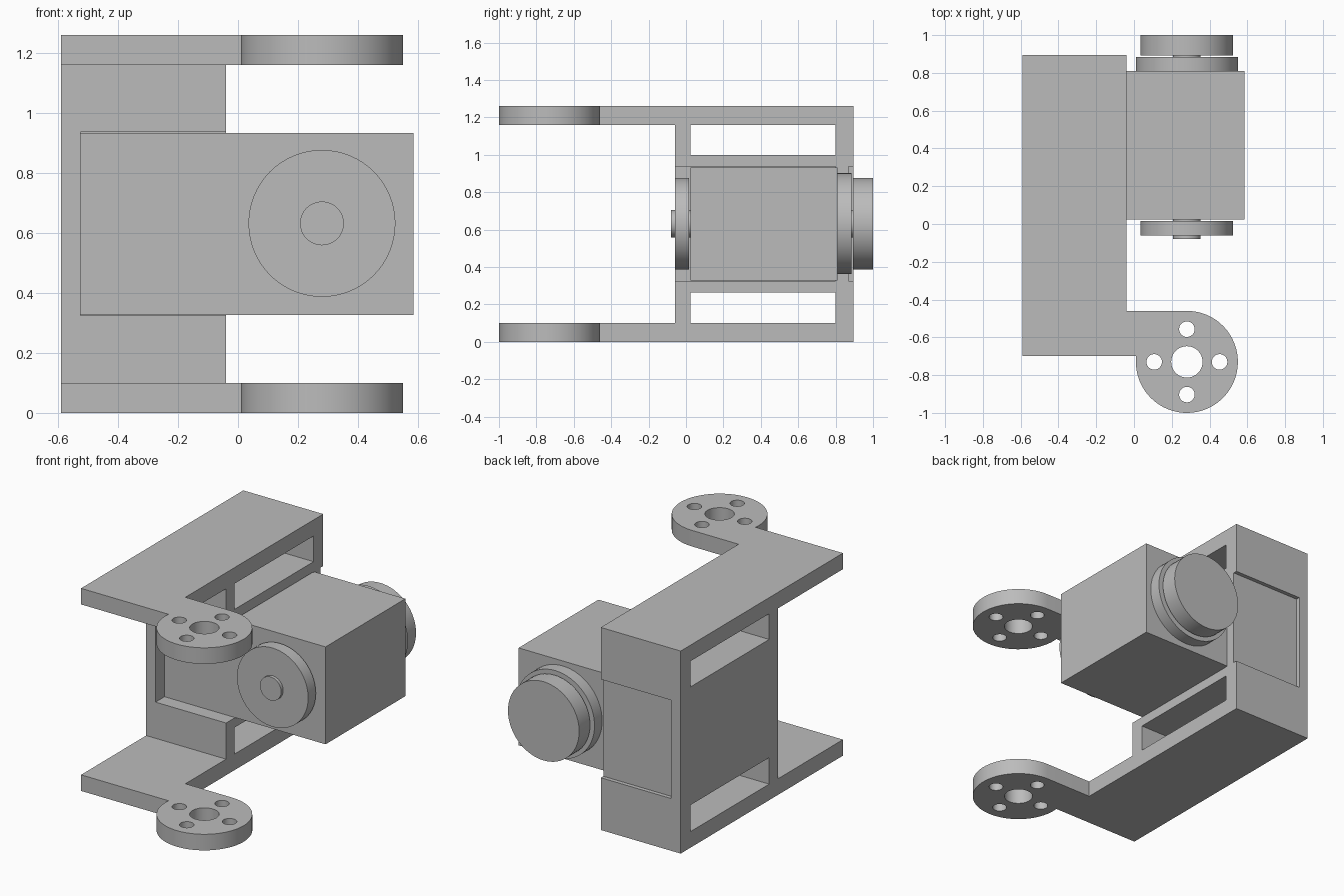
import bpy, bmesh
from math import pi, cos, sin, asin, radians
from mathutils import Matrix, Vector

old = bpy.data.objects.get("Cube")
if old:
    bpy.data.objects.remove(old, do_unlink=True)

grey = bpy.data.materials.new("plain grey")
grey.use_nodes = True
colour = (0.5, 0.5, 0.5, 1)
grey.diffuse_color = colour
grey.node_tree.nodes["Principled BSDF"].inputs["Base Color"].default_value = colour


def finish(name, bm):
    bmesh.ops.recalc_face_normals(bm, faces=bm.faces[:])
    mesh = bpy.data.meshes.new(name)
    bm.to_mesh(mesh)
    bm.free()
    mesh.materials.append(grey)
    ob = bpy.data.objects.new(name, mesh)
    bpy.context.collection.objects.link(ob)
    return ob


def add_box(bm, lo, hi):
    lo, hi = Vector(lo), Vector(hi)
    bmesh.ops.create_cube(bm, size=1, matrix=Matrix.Translation((lo + hi) / 2)
                          @ Matrix.Diagonal((hi - lo).to_4d()))


def add_cylinder(bm, centre, radius, depth, axis="Z"):
    turn = Matrix.Rotation(pi / 2, 4, "X") if axis == "Y" else Matrix()
    bmesh.ops.create_cone(bm, cap_ends=True, segments=64, radius1=radius, radius2=radius,
                          depth=depth, matrix=Matrix.Translation(centre) @ turn)


def smooth(ob):
    bpy.ops.object.select_all(action="DESELECT")
    ob.select_set(True)
    bpy.context.view_layer.objects.active = ob
    bpy.ops.object.shade_smooth_by_angle(angle=radians(30))


HORN_X, HORN_Y, HORN_R = 0.28, -0.73, 0.27
HEIGHT, ARM = 1.26, 0.10
LEFT, RIGHT, FRONT, BACK = -0.59, -0.04, -0.06, 0.895

# Bracket plan: long plate with a rounded horn mount at the front
start, end = pi - asin(0.03 / HORN_R), 2.5 * pi
arc = [start + (end - start) * i / 48 for i in range(49)]
plan = [(LEFT, -0.70)]
plan += [(HORN_X + HORN_R * cos(a), HORN_Y + HORN_R * sin(a)) for a in arc]
plan += [(RIGHT, -0.46), (RIGHT, BACK), (LEFT, BACK)]
bm = bmesh.new()
base = bm.faces.new([bm.verts.new((x, y, 0)) for x, y in plan])
top = bmesh.ops.extrude_face_region(bm, geom=[base])["geom"]
bmesh.ops.translate(bm, vec=(0, 0, HEIGHT),
                    verts=[v for v in top if isinstance(v, bmesh.types.BMVert)])
bracket = finish("bracket", bm)

# Openings: space between the arms, two side windows, motor bay, rear recess
openings = [
    ((-1, -1.5, ARM), (1, FRONT, HEIGHT - ARM)),
    ((-1, 0.025, ARM), (1, 0.80, 0.265)),
    ((-1, 0.025, 1.0), (1, 0.80, HEIGHT - ARM)),
    ((-0.525, FRONT - 0.1, 0.325), (1, 0.80, 0.937)),
    ((-0.525, 0.87, 0.325), (1, 1.2, 0.937)),
]
cutters = []
for lo, hi in openings:
    bm = bmesh.new()
    add_box(bm, lo, hi)
    cutters.append(finish("opening_cutter", bm))

# Horn holes through both arms
bm = bmesh.new()
add_cylinder(bm, (HORN_X, HORN_Y, HEIGHT / 2), 0.083, 2)
for i in range(4):
    a = i * pi / 2
    add_cylinder(bm, (HORN_X + 0.173 * cos(a), HORN_Y + 0.173 * sin(a), HEIGHT / 2), 0.041, 2)
cutters.append(finish("hole_cutter", bm))

bpy.context.view_layer.objects.active = bracket
for cutter in cutters:
    mod = bracket.modifiers.new("cut", "BOOLEAN")
    mod.operation, mod.solver, mod.object = "DIFFERENCE", "EXACT", cutter
    bpy.ops.object.modifier_apply(modifier=mod.name)
    bpy.data.objects.remove(cutter, do_unlink=True)
smooth(bracket)

# Motor housing
bm = bmesh.new()
add_box(bm, (-0.525, 0.025, 0.327), (0.585, 0.81, 0.933))
finish("motor_housing", bm)

# Round parts along the motor axis: name, radius, y start, y end
for name, radius, y0, y1 in (
    ("front_shaft", 0.073, -0.08, 0.03),
    ("front_wheel", 0.245, -0.06, 0.015),
    ("rear_boss", 0.27, 0.80, 0.885),
    ("rear_shaft", 0.073, 0.88, 0.90),
    ("rear_wheel", 0.245, 0.893, 1.0),
):
    bm = bmesh.new()
    add_cylinder(bm, (HORN_X, (y0 + y1) / 2, 0.632), radius, y1 - y0, "Y")
    smooth(finish(name, bm))
